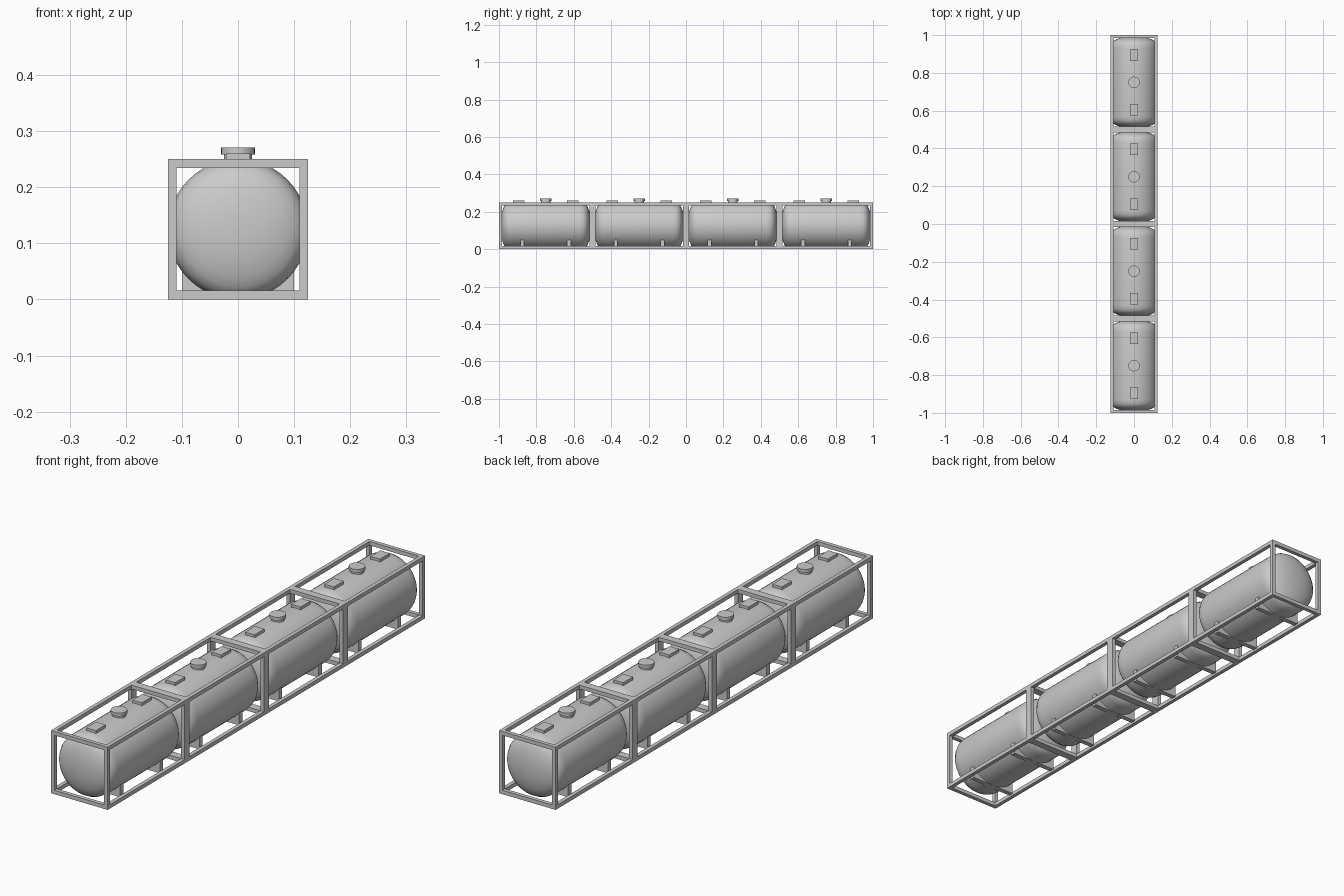
import bpy, bmesh, math
from mathutils import Matrix, Vector

cube = bpy.data.objects.get("Cube")
if cube:
    bpy.data.objects.remove(cube, do_unlink=True)

grey = bpy.data.materials.new("light_grey")
grey.use_nodes = True
COLOUR = (0.6, 0.6, 0.6, 1)
grey.diffuse_color = COLOUR
grey.node_tree.nodes["Principled BSDF"].inputs["Base Color"].default_value = COLOUR

W, L, BAR = 0.125, 0.25, 0.0156   # half width, half length of a module, bar size
MODULES = [-0.75, -0.25, 0.25, 0.75]


def box(bm, lo, hi):
    lo, hi = Vector(lo), Vector(hi)
    m = Matrix.Translation((lo + hi) / 2) @ Matrix.Diagonal((*(hi - lo), 1))
    bmesh.ops.create_cube(bm, size=1, matrix=m)


def disc(bm, radius, z0, z1):
    bmesh.ops.create_cone(bm, cap_ends=True, segments=32, radius1=radius, radius2=radius,
                          depth=z1 - z0, matrix=Matrix.Translation((0, 0, (z0 + z1) / 2)))


def place(name, bm, smooth=False):
    """Make one mesh and place a copy in every module."""
    bmesh.ops.recalc_face_normals(bm, faces=bm.faces)
    mesh = bpy.data.meshes.new(name)
    bm.to_mesh(mesh)
    bm.free()
    mesh.materials.append(grey)
    for i, y in enumerate(MODULES):
        obj = bpy.data.objects.new(f"{name}_{i + 1}", mesh)
        obj.location.y = y
        bpy.context.collection.objects.link(obj)
    if smooth:
        bpy.ops.object.select_all(action='DESELECT')
        obj.select_set(True)
        bpy.context.view_layer.objects.active = obj
        bpy.ops.object.shade_smooth_by_angle(angle=math.radians(35))


# open box frame: corner posts, long rails and end cross bars
bm = bmesh.new()
IN = W - BAR
for s in (-1, 1):
    x0, x1 = sorted((s * W, s * IN))
    for e in (-1, 1):
        y0, y1 = sorted((e * L, e * (L - BAR)))
        box(bm, (x0, y0, 0), (x1, y1, 2 * W))
    for z in (0, 2 * W - BAR):
        box(bm, (x0, BAR - L, z), (x1, L - BAR, z + BAR))
        y0, y1 = sorted((s * L, s * (L - BAR)))
        box(bm, (-IN, y0, z), (IN, y1, z + BAR))
place("frame", bm)

# tank: half profile (radius, y) mirrored and spun around the long axis
half = [(0, 0.243), (0.03, 0.242), (0.06, 0.238), (0.085, 0.231), (0.103, 0.223),
        (0.115, 0.213), (0.122, 0.2), (0.125, 0.18)]
profile = half + [(r, -y) for r, y in reversed(half)]
bm = bmesh.new()
verts = [bm.verts.new((r, y, W)) for r, y in profile]
edges = [bm.edges.new(pair) for pair in zip(verts, verts[1:])]
bmesh.ops.spin(bm, geom=verts + edges, cent=(0, 0, W), axis=(0, 1, 0),
               angle=math.tau, steps=48, use_duplicate=False)
bmesh.ops.remove_doubles(bm, verts=bm.verts, dist=0.0001)
place("tank", bm, smooth=True)

# cross saddles under the tank
bm = bmesh.new()
for y in (-0.125, 0.125):
    box(bm, (-0.1, y - 0.01, 0), (0.1, y + 0.01, 0.05))
place("saddles", bm)

# manhole neck and lid
bm = bmesh.new()
disc(bm, 0.025, 0.235, 0.258)
disc(bm, 0.03, 0.258, 0.271)
place("manhole", bm, smooth=True)

# rectangular valve covers on top
bm = bmesh.new()
for y in (-0.145, 0.145):
    box(bm, (-0.021, y - 0.031, 0.24), (0.021, y + 0.031, 0.26))
place("valve_covers", bm)
